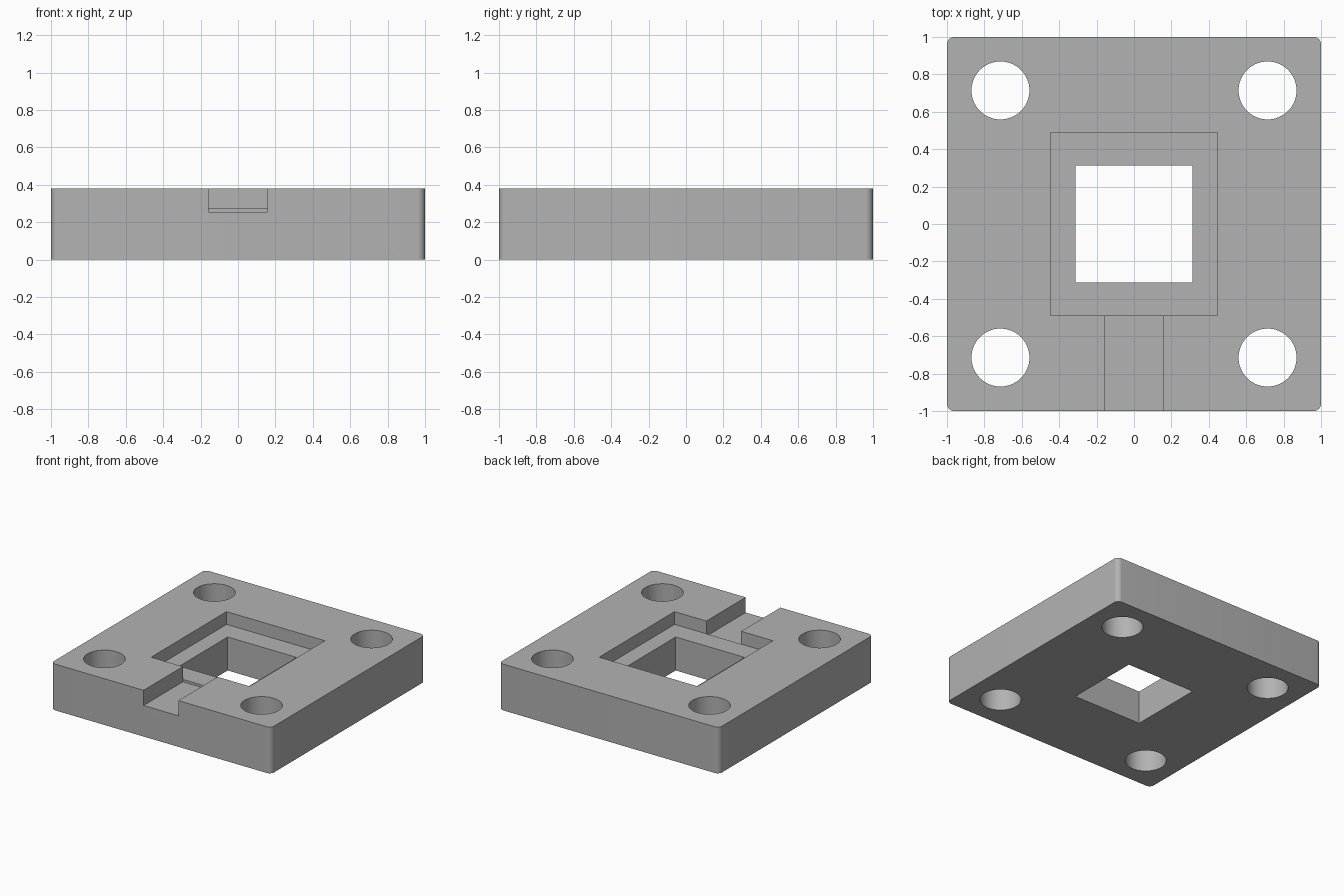
import bpy
import bmesh
import math

default = bpy.data.objects.get("Cube")
if default:
    bpy.data.objects.remove(default, do_unlink=True)

HEIGHT = 0.38
OVER = 0.2  # how far cutters overshoot the plate

grey = bpy.data.materials.new("plain grey")
grey.use_nodes = True
colour = (0.45, 0.45, 0.45, 1)
grey.diffuse_color = colour
grey.node_tree.nodes["Principled BSDF"].inputs["Base Color"].default_value = colour


def add_object(name, bm):
    mesh = bpy.data.meshes.new(name)
    bm.to_mesh(mesh)
    bm.free()
    obj = bpy.data.objects.new(name, mesh)
    bpy.context.collection.objects.link(obj)
    mesh.materials.append(grey)
    return obj


def box(name, x, y, z, corner=0):
    """Box between (low, high) pairs, with optional rounded upright edges."""
    bm = bmesh.new()
    bmesh.ops.create_cube(bm, size=1)
    for v in bm.verts:
        v.co = [lo + (hi - lo) * (c + 0.5) for c, (lo, hi) in zip(v.co, (x, y, z))]
    if corner:
        upright = [e for e in bm.edges
                   if abs(e.verts[0].co.z - e.verts[1].co.z) > 0.01]
        bmesh.ops.bevel(bm, geom=upright, offset=corner, segments=8,
                        profile=0.5, affect='EDGES')
    return add_object(name, bm)


def cylinder(name, x, y, radius):
    bm = bmesh.new()
    bmesh.ops.create_cone(bm, cap_ends=True, segments=64, radius1=radius,
                          radius2=radius, depth=HEIGHT + 2 * OVER)
    bmesh.ops.translate(bm, verts=bm.verts, vec=(x, y, HEIGHT / 2))
    return add_object(name, bm)


# Plate with rounded corners
plate = box("mounting_plate", (-1, 1), (-1, 1), (0, HEIGHT), corner=0.04)

# Square through opening, stepped recess and front channel
top = HEIGHT + OVER
cutters = [
    box("recess_cutter", (-0.447, 0.447), (-0.49, 0.49), (0.275, top)),
    box("opening_cutter", (-0.313, 0.313), (-0.313, 0.313), (-OVER, top)),
    box("channel_cutter", (-0.158, 0.158), (-1 - OVER, -0.49), (0.255, top)),
]

# Corner bolt holes
for sx in (-1, 1):
    for sy in (-1, 1):
        cutters.append(cylinder("bolt_hole_cutter", sx * 0.714, sy * 0.714, 0.155))

bpy.ops.object.select_all(action='DESELECT')
plate.select_set(True)
bpy.context.view_layer.objects.active = plate
for cutter in cutters:
    cut = plate.modifiers.new(cutter.name, 'BOOLEAN')
    cut.operation = 'DIFFERENCE'
    cut.solver = 'EXACT'
    cut.object = cutter
    bpy.ops.object.modifier_apply(modifier=cut.name)
    bpy.data.objects.remove(cutter, do_unlink=True)

bpy.ops.object.shade_smooth_by_angle(angle=math.radians(30))
